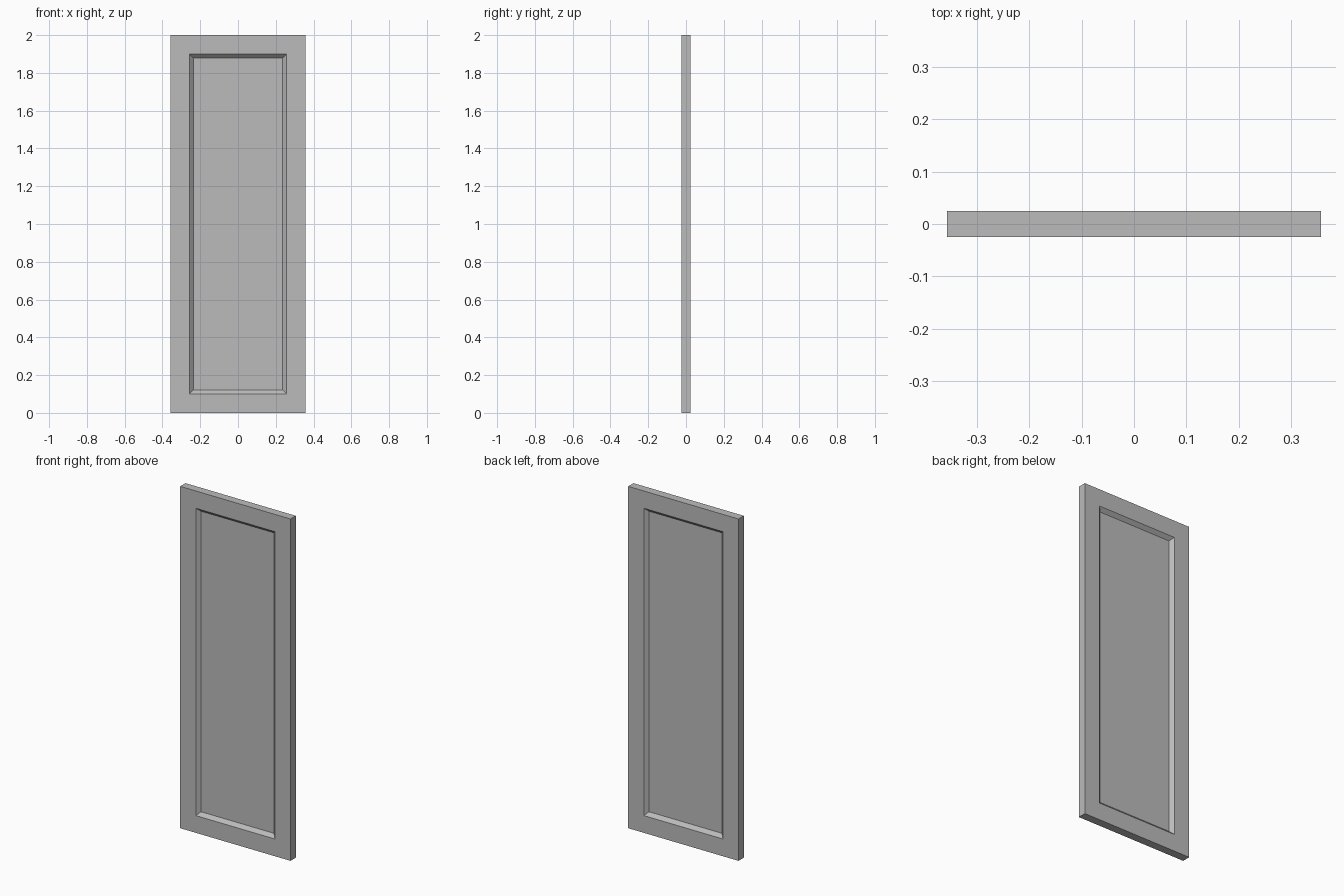
import bpy
import bmesh

# Remove the default cube
cube = bpy.data.objects.get("Cube")
if cube:
    bpy.data.objects.remove(cube, do_unlink=True)

WIDTH, THICKNESS, HEIGHT = 0.714, 0.049, 2.0
FRAME = 0.101   # width of the flat border
BEVEL = 0.02    # width of the sloped moulding
RECESS = 0.02   # depth of the sunken panel

# Single grey paint
paint = bpy.data.materials.new("grey_paint")
paint.use_nodes = True
colour = (0.5, 0.5, 0.5, 1.0)
paint.diffuse_color = colour
paint.node_tree.nodes["Principled BSDF"].inputs["Base Color"].default_value = colour

# Door slab
bm = bmesh.new()
bmesh.ops.create_cube(bm, size=1)
for v in bm.verts:
    v.co.x *= WIDTH
    v.co.y *= THICKNESS
    v.co.z = (v.co.z + 0.5) * HEIGHT

# Sunken panel with sloped moulding on both the front and the back
bm.normal_update()
for panel in [f for f in bm.faces if abs(f.normal.y) > 0.9]:
    bmesh.ops.inset_region(bm, faces=[panel], thickness=FRAME, use_even_offset=True)
    bmesh.ops.inset_region(bm, faces=[panel], thickness=BEVEL, use_even_offset=True)
    side = 1 if panel.calc_center_median().y > 0 else -1
    for v in panel.verts:
        v.co.y -= side * RECESS

bmesh.ops.recalc_face_normals(bm, faces=bm.faces)
mesh = bpy.data.meshes.new("door_panel")
bm.to_mesh(mesh)
bm.free()
mesh.materials.append(paint)
door = bpy.data.objects.new("door_panel", mesh)
bpy.context.collection.objects.link(door)
